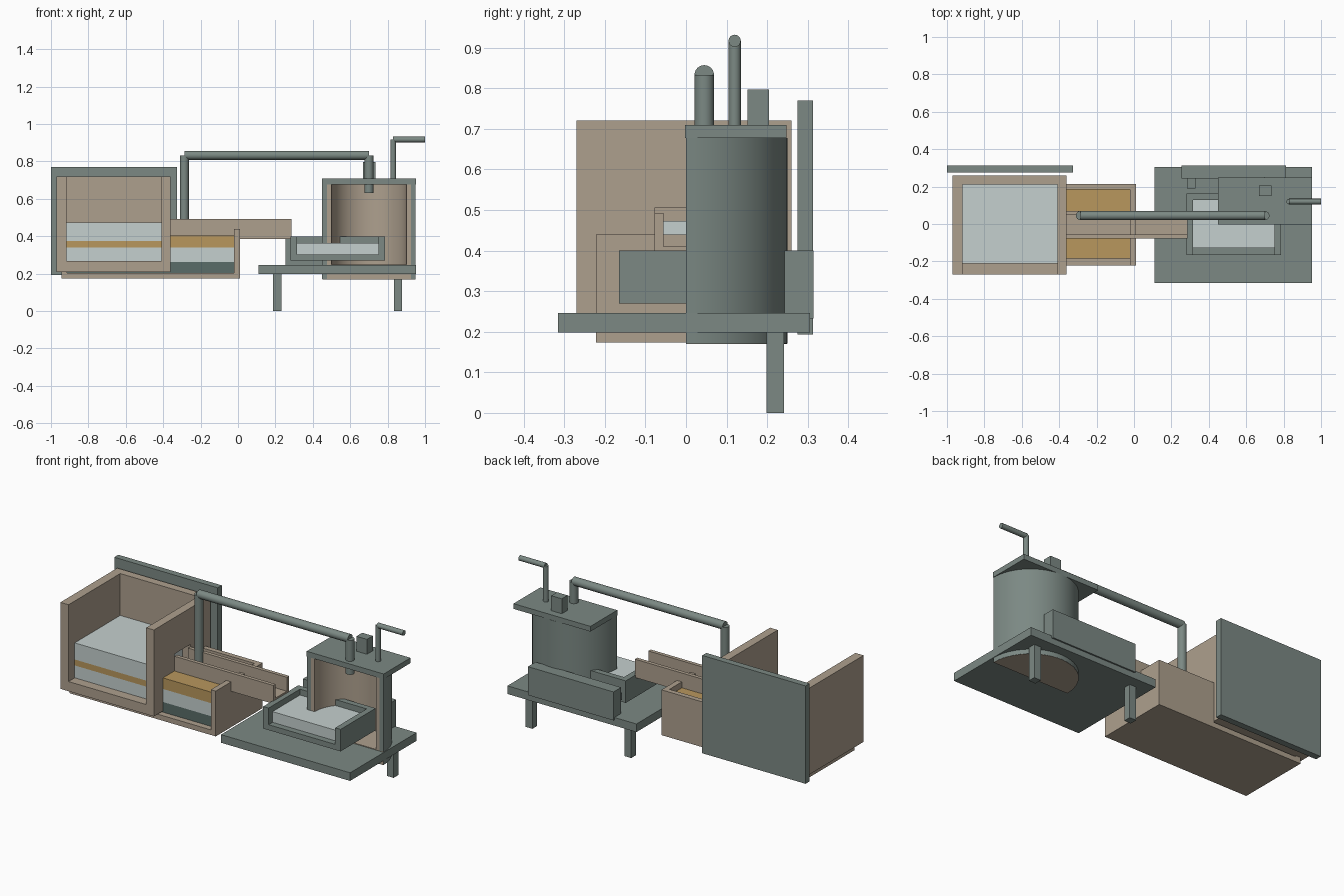
import bpy, math
from mathutils import Vector

if "Cube" in bpy.data.objects:
    bpy.data.objects.remove(bpy.data.objects["Cube"])


def material(name, rgb):
    m = bpy.data.materials.new(name)
    m.diffuse_color = (*rgb, 1)
    m.use_nodes = True
    m.node_tree.nodes["Principled BSDF"].inputs["Base Color"].default_value = m.diffuse_color
    return m


STEEL = material("steel", (0.20, 0.25, 0.23))
BRICK = material("brick", (0.42, 0.35, 0.27))
SLAG = material("slag", (0.48, 0.31, 0.11))
MELT = material("melt", (0.56, 0.63, 0.62))
DARK = material("dark_melt", (0.10, 0.15, 0.14))


def mesh_object(name, verts, faces, mat):
    me = bpy.data.meshes.new(name)
    me.from_pydata(verts, [], faces)
    me.materials.append(mat)
    ob = bpy.data.objects.new(name, me)
    bpy.context.collection.objects.link(ob)
    return ob


def prism(name, outline, z0, z1, mat):
    n = len(outline)
    verts = [(x, y, z) for z in (z0, z1) for x, y in outline]
    faces = [tuple(reversed(range(n))), tuple(range(n, 2 * n))]
    faces += [(i, (i + 1) % n, (i + 1) % n + n, i + n) for i in range(n)]
    return mesh_object(name, verts, faces, mat)


def box(name, x, y, z, mat):
    outline = [(x[0], y[0]), (x[1], y[0]), (x[1], y[1]), (x[0], y[1])]
    return prism(name, outline, z[0], z[1], mat)


def smooth(ob):
    bpy.ops.object.select_all(action='DESELECT')
    ob.select_set(True)
    bpy.context.view_layer.objects.active = ob
    bpy.ops.object.shade_smooth_by_angle(angle=math.radians(35))


def rod(name, a, b, r):
    a, b = Vector(a), Vector(b)
    bpy.ops.mesh.primitive_cylinder_add(vertices=24, radius=r, depth=(b - a).length, location=(a + b) / 2)
    ob = bpy.context.object
    ob.name = name
    ob.rotation_euler = (b - a).to_track_quat('Z', 'Y').to_euler()
    ob.data.materials.append(STEEL)
    smooth(ob)


def arc(r):
    return [(0.70 + r * math.cos(math.pi * i / 32), r * math.sin(math.pi * i / 32)) for i in range(33)]


def half_shell(name, r_out, r_in, z0, z1, mat):
    # one strip of quads per side, closed by the two cut ends
    outer, inner = arc(r_out), arc(r_in)
    n = len(outer)
    verts = [(x, y, z) for pts, z in ((outer, z0), (outer, z1), (inner, z1), (inner, z0)) for x, y in pts]
    faces = []
    for i in range(n - 1):
        for k in range(4):
            a, b = k * n + i, ((k + 1) % 4) * n + i
            faces.append((a, a + 1, b + 1, b))
    faces += [(0, n, 2 * n, 3 * n), (4 * n - 1, 3 * n - 1, 2 * n - 1, n - 1)]
    smooth(mesh_object(name, verts, faces, mat))


# left tank, cut open at the front
tx, ty = (-0.97, -0.36), (-0.27, 0.26)
box("tank_floor", tx, ty, (0.21, 0.267), BRICK)
box("tank_left_wall", (-0.97, -0.917), ty, (0.267, 0.72), BRICK)
box("tank_back_wall", (-0.917, -0.41), (0.212, 0.26), (0.267, 0.72), BRICK)
rx = (-0.41, -0.36)
box("tank_right_wall_front", rx, (-0.27, -0.078), (0.267, 0.72), BRICK)
box("tank_right_wall_back", rx, (0.07, 0.26), (0.267, 0.72), BRICK)
box("tank_right_wall_below_port", rx, (-0.078, 0.07), (0.267, 0.41), BRICK)
box("tank_right_wall_above_port", rx, (-0.078, 0.07), (0.505, 0.72), BRICK)
for i, (z0, z1, m) in enumerate([(0.267, 0.34, MELT), (0.34, 0.375, SLAG), (0.375, 0.473, MELT)]):
    box(f"tank_layer_{i + 1}", (-0.917, -0.41), (-0.212, 0.212), (z0, z1), m)
box("tank_back_panel", (-1.0, -0.325), (0.275, 0.313), (0.193, 0.77), STEEL)

# lower trough running under the tank
box("trough_floor", (-0.945, 0.01), (-0.222, 0.215), (0.173, 0.203), BRICK)
box("trough_left_end", (-0.945, -0.915), (-0.222, 0.215), (0.203, 0.21), BRICK)
box("trough_under_melt", (-0.915, -0.36), (-0.185, 0.185), (0.203, 0.21), DARK)
box("trough_right_wall", (-0.022, 0.01), (-0.222, 0.215), (0.203, 0.44), BRICK)
box("trough_back_wall", (-0.36, -0.022), (0.185, 0.215), (0.203, 0.44), BRICK)
for i, (z0, z1, m) in enumerate([(0.203, 0.263, DARK), (0.263, 0.34, MELT), (0.34, 0.405, SLAG)]):
    box(f"trough_layer_{i + 1}", (-0.36, -0.022), (-0.185, 0.185), (z0, z1), m)

# launder channel
lx = (-0.36, 0.285)
box("launder_floor", lx, (-0.078, 0.07), (0.384, 0.41), BRICK)
box("launder_front_wall", lx, (-0.078, -0.056), (0.41, 0.492), BRICK)
box("launder_back_wall", lx, (0.048, 0.07), (0.41, 0.492), BRICK)

# base plate with rear legs
box("base_plate", (0.11, 0.952), (-0.315, 0.305), (0.198, 0.246), STEEL)
for i, x in enumerate((0.21, 0.855)):
    box(f"leg_{i + 1}", (x - 0.022, x + 0.022), (0.198, 0.242), (0, 0.198), STEEL)

# half cylinder furnace
half_shell("furnace_shell", 0.25, 0.225, 0.171, 0.678, STEEL)
half_shell("furnace_lining", 0.225, 0.20, 0.171, 0.678, BRICK)
smooth(prism("furnace_floor", arc(0.249), 0.17, 0.25, BRICK))
box("furnace_lid", (0.45, 0.952), (-0.002, 0.248), (0.678, 0.709), STEEL)

# casting tray, open at the front
box("tray_floor", (0.28, 0.785), (-0.165, 0.162), (0.27, 0.302), STEEL)
box("tray_left_wall", (0.28, 0.315), (-0.165, 0.162), (0.302, 0.40), STEEL)
box("tray_right_wall", (0.75, 0.785), (-0.165, 0.162), (0.302, 0.40), STEEL)
box("tray_back_wall", (0.315, 0.75), (0.128, 0.162), (0.302, 0.40), STEEL)
box("tray_melt", (0.315, 0.75), (-0.128, 0.128), (0.302, 0.365), MELT)

# rear box, small connector and lid block
box("rear_box", (0.253, 0.812), (0.243, 0.314), (0.232, 0.40), STEEL)
box("connector", (0.283, 0.33), (0.19, 0.243), (0.30, 0.34), STEEL)
box("lid_block", (0.667, 0.736), (0.151, 0.205), (0.709, 0.797), STEEL)

# transfer pipe and vent pipe
rod("transfer_riser", (-0.287, 0.045, 0.41), (-0.287, 0.045, 0.833), 0.024)
rod("transfer_pipe", (-0.287, 0.045, 0.833), (0.70, 0.045, 0.833), 0.024)
rod("transfer_drop", (0.70, 0.045, 0.833), (0.70, 0.045, 0.63), 0.024)
rod("vent_riser", (0.83, 0.12, 0.70), (0.83, 0.12, 0.917), 0.015)
rod("vent_outlet", (0.83, 0.12, 0.917), (1.0, 0.12, 0.917), 0.015)
